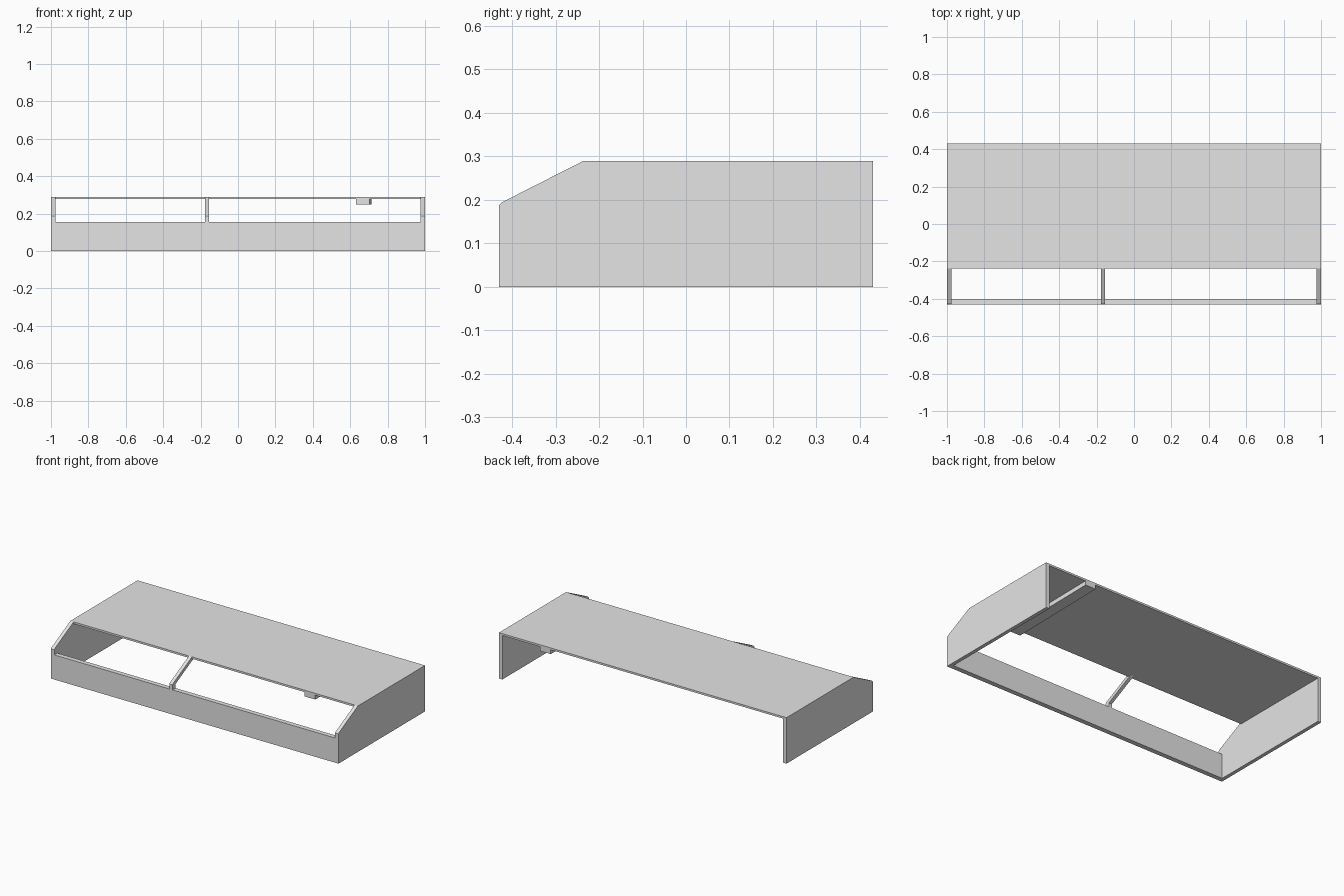
import bpy

cube = bpy.data.objects.get("Cube")
if cube:
    bpy.data.objects.remove(cube, do_unlink=True)

# Single painted finish
grey = bpy.data.materials.new("light_grey")
grey.use_nodes = True
colour = (0.78, 0.78, 0.78, 1)
grey.diffuse_color = colour
grey.node_tree.nodes["Principled BSDF"].inputs["Base Color"].default_value = colour


def prism(name, profile, x0, x1, shift=None):
    """Extrude a (y, z) profile from x0 to x1; shift(y) optionally skews x."""
    n = len(profile)
    skew = shift or (lambda y: 0)
    verts = [(x + skew(y), y, z) for x in (x0, x1) for y, z in profile]
    faces = [tuple(range(n))[::-1], tuple(range(n, 2 * n))]
    faces += [(i, (i + 1) % n, n + (i + 1) % n, n + i) for i in range(n)]
    mesh = bpy.data.meshes.new(name)
    mesh.from_pydata(verts, [], faces)
    mesh.materials.append(grey)
    obj = bpy.data.objects.new(name, mesh)
    bpy.context.collection.objects.link(obj)
    # Keep the normals pointing outwards whatever the profile winding
    import bmesh
    bm = bmesh.new()
    bm.from_mesh(mesh)
    bmesh.ops.recalc_face_normals(bm, faces=bm.faces)
    bm.to_mesh(mesh)
    bm.free()
    return obj


def rect(y0, y1, z0, z1):
    return [(y0, z0), (y1, z0), (y1, z1), (y0, z1)]


FRONT, BACK, EDGE = -0.43, 0.43, -0.237
TOP, UNDER, SILL = 0.289, 0.277, 0.155
WALL = 0.023
INNER = 1 - WALL

# Sloped nose line shared by the side panels and the divider
nose = [(FRONT, 0.187), (FRONT + 0.008, 0.195), (EDGE, TOP)]

# Side panels
side = [(FRONT, 0)] + nose + [(BACK, TOP), (BACK, 0)]
prism("right_side_panel", side, -1, -INNER)
prism("left_side_panel", side, INNER, 1)

# Top plate and front panel
prism("top_plate", rect(EDGE, BACK, UNDER, TOP), -INNER, INNER)
prism("front_panel", rect(FRONT, FRONT + 0.03, 0, SILL), -INNER, INNER)

# Bent divider bar across the front opening
divider = [(FRONT, SILL)] + nose + [(EDGE, UNDER), (-0.212, UNDER),
                                    (-0.402, 0.18), (-0.402, SILL)]
prism("window_divider", divider, -0.176, -0.154)

# Slightly skewed rail below the top plate
prism("under_rail", rect(EDGE, BACK, 0.25, UNDER), 0.63, 0.703,
      lambda y: 0.01 * (y - EDGE) / (BACK - EDGE))
